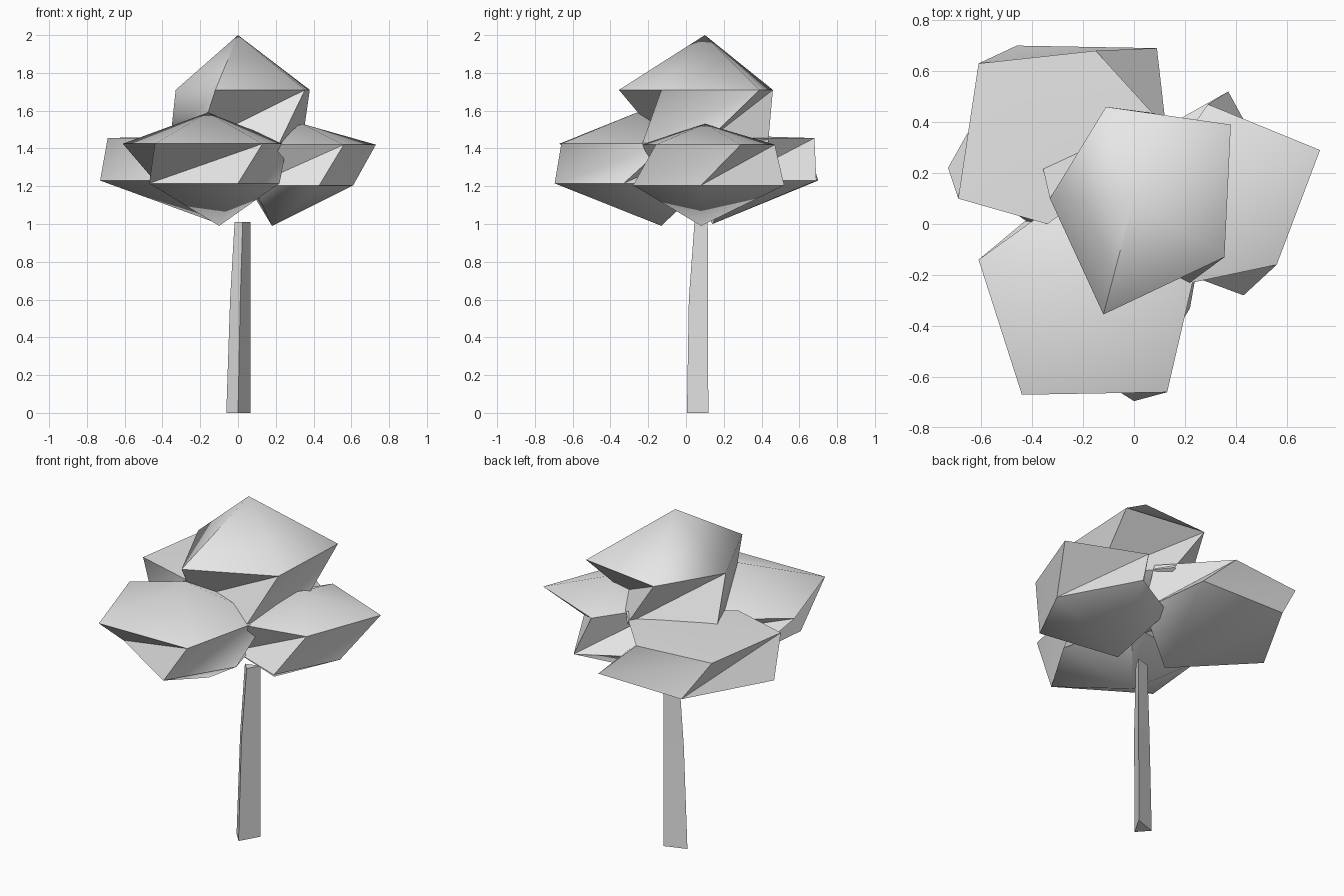
import bpy, bmesh, math

if "Cube" in bpy.data.objects:
    bpy.data.objects.remove(bpy.data.objects["Cube"])

grey = bpy.data.materials.new("light_grey")
grey.diffuse_color = (0.8, 0.8, 0.8, 1.0)
grey.use_nodes = True
grey.node_tree.nodes["Principled BSDF"].inputs["Base Color"].default_value = grey.diffuse_color


def finish(name, bm, smooth):
    bmesh.ops.recalc_face_normals(bm, faces=bm.faces[:])
    mesh = bpy.data.meshes.new(name)
    bm.to_mesh(mesh)
    bm.free()
    mesh.materials.append(grey)
    obj = bpy.data.objects.new(name, mesh)
    bpy.context.collection.objects.link(obj)
    if smooth:
        bpy.ops.object.select_all(action='DESELECT')
        obj.select_set(True)
        bpy.context.view_layer.objects.active = obj
        bpy.ops.object.shade_smooth_by_angle(angle=math.radians(55))


def foliage(name, tip, upper, upper_z, lower, lower_z, bottom):
    """Uneven twenty-sided clump: tip, two rings joined by a twisted band, bottom point."""
    bm = bmesh.new()
    t, b = bm.verts.new(tip), bm.verts.new(bottom)
    up = [bm.verts.new((x, y, upper_z)) for x, y in upper]
    lo = [bm.verts.new((x, y, lower_z)) for x, y in lower]
    n = len(up)
    for i in range(n):
        j = (i + 1) % n
        for tri in ((t, up[i], up[j]), (up[i], lo[i - 1], up[j]),
                    (up[j], lo[i - 1], lo[i]), (b, lo[i], lo[i - 1])):
            bm.faces.new(tri)
    finish(name, bm, True)


# Foliage clumps
foliage("top_foliage", (0.0, 0.1, 2.0),
        [(.38, .39), (-.11, .46), (-.33, .10), (-.12, -.355), (.355, -.13)], 1.71,
        [(.08, .435), (-.36, .23), (-.21, -.12), (.22, -.23), (.34, .10)], 1.43,
        (0.0, 0.1, 1.2))
foliage("front_foliage", (-.16, -.26, 1.59),
        [(.26, -.10), (-.22, .14), (-.61, -.14), (-.44, -.67), (.13, -.66)], 1.425,
        [(.10, .10), (-.43, .01), (-.47, -.40), (0.0, -.695), (.22, -.33)], 1.215,
        (-.10, -.13, .99))
foliage("right_foliage", (.34, .10, 1.53),
        [(.73, .29), (.29, .47), (.03, .10), (.18, -.24), (.56, -.16)], 1.42,
        [(.37, .52), (.05, .34), (.08, -.15), (.43, -.28), (.61, .08)], 1.205,
        (.18, .08, .99))
foliage("left_foliage", (-.28, .35, 1.465),
        [(.15, .35), (-.15, .68), (-.61, .63), (-.69, .10), (-.34, 0.0)], 1.455,
        [(.09, .69), (-.46, .70), (-.73, .22), (-.42, .01), (.14, .25)], 1.23,
        (-.10, .14, 1.0))

# Three-sided trunk, tapering and leaning slightly
levels = [(0.0, [(-.062, .075), (0.0, .005), (.065, .118)]),
          (0.6, [(-.042, .08), (.012, .015), (.065, .117)]),
          (1.01, [(-.018, .09), (.025, .045), (.065, .115)])]
bm = bmesh.new()
rings = [[bm.verts.new((x, y, z)) for x, y in pts] for z, pts in levels]
for a, c in zip(rings, rings[1:]):
    for i in range(3):
        j = (i + 1) % 3
        bm.faces.new((a[i], a[j], c[j], c[i]))
bm.faces.new(rings[0])
bm.faces.new(rings[-1])
finish("trunk", bm, False)
